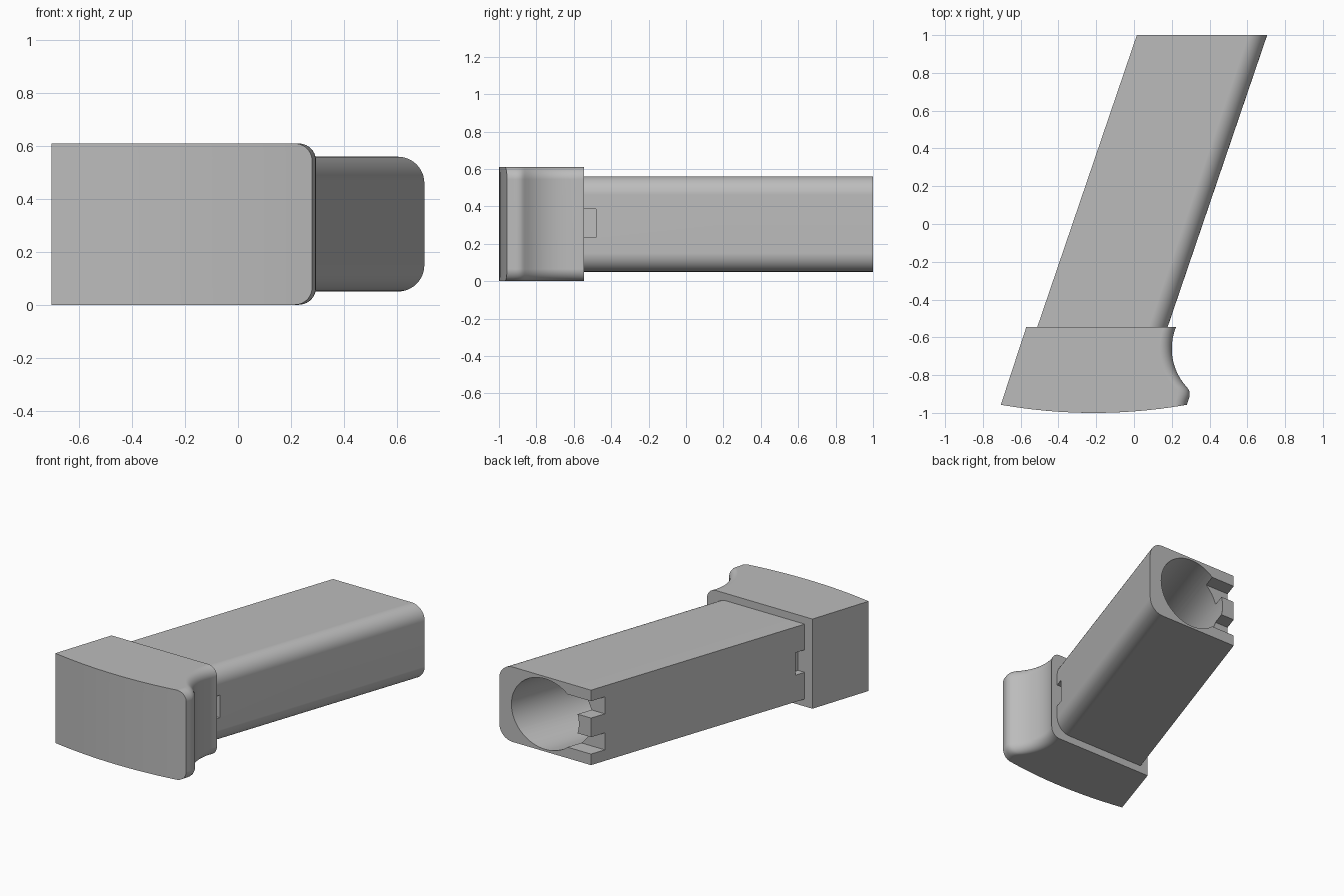
import bpy, bmesh, math

if "Cube" in bpy.data.objects:
    bpy.data.objects.remove(bpy.data.objects["Cube"])

SLANT = 0.341      # x shift of the grip per unit of y
WIDTH = 0.69       # grip width in x
MID = 0.305        # mid height

grey = bpy.data.materials.new("plain grey")
grey.diffuse_color = (0.5, 0.5, 0.5, 1)
grey.use_nodes = True
grey.node_tree.nodes["Principled BSDF"].inputs["Base Color"].default_value = grey.diffuse_color


def slant(x, y, z):
    return (x + 0.015 + SLANT * (y - 1), y, z)


def straight(x, y, z):
    return (x, y, z)


def loft(name, rings):
    """Closed solid through rings that share the same point count."""
    bm = bmesh.new()
    rows = [[bm.verts.new(p) for p in ring] for ring in rings]
    n = len(rows[0])
    for a, b in zip(rows, rows[1:]):
        for i in range(n):
            j = (i + 1) % n
            bm.faces.new((a[i], a[j], b[j], b[i]))
    bm.faces.new(rows[0][::-1])
    bm.faces.new(rows[-1])
    bmesh.ops.recalc_face_normals(bm, faces=bm.faces)
    mesh = bpy.data.meshes.new(name)
    bm.to_mesh(mesh)
    bm.free()
    mesh.materials.append(grey)
    ob = bpy.data.objects.new(name, mesh)
    bpy.context.collection.objects.link(ob)
    return ob


def rounded_slab(name, outline, z0, z1, r, place, steps=10):
    """Stack an outline in z, drawing its right side in to round the edges."""
    low = []
    for i in range(steps + 1):
        a = math.pi / 2 * i / steps
        low.append((r * (1 - math.cos(a)), r * (1 - math.sin(a))))
    layers = [(z0 + h, d) for h, d in low] + [(z1 - h, d) for h, d in reversed(low)]
    return loft(name, [[place(x, y, z) for x, y in outline(d)] for z, d in layers])


def cut(target, cutter):
    m = target.modifiers.new("cut", 'BOOLEAN')
    m.operation = 'DIFFERENCE'
    m.solver = 'EXACT'
    m.object = cutter
    bpy.context.view_layer.objects.active = target
    bpy.ops.object.modifier_apply(modifier=m.name)
    bpy.data.objects.remove(cutter)


def box_cutter(x0, x1, y0, y1, z0, z1):
    return loft("cutter", [[slant(x, y, z) for x, y in
                            ((x0, y0), (x1, y0), (x1, y1), (x0, y1))] for z in (z0, z1)])


# Slanted grip body, rounded on its right side only
def body_outline(d):
    return [(0, -0.6), (WIDTH - d, -0.6), (WIDTH - d, 1), (0, 1)]


body = rounded_slab("grip_body", body_outline, 0.05, 0.56, 0.1, slant)

# Round bore along the slanted axis
bore = []
for y in (-0.5, 1.05):
    bore.append([slant(WIDTH / 2 + 0.254 * math.cos(t), y, MID + 0.24 * math.sin(t))
                 for t in (2 * math.pi * k / 64 for k in range(64))])
cut(body, loft("cutter", bore))

# Two slots through the left wall at the open end
for z in (0.125, 0.37):
    cut(body, box_cutter(-0.05, 0.19, 0.9, 1.05, z, z + 0.115))

# Latch notches on both sides next to the base
for x in (-0.05, WIDTH - 0.05):
    cut(body, box_cutter(x, x + 0.1, -0.58, -0.48, 0.232, 0.385))


# Base: bowed front, finger scoop and lip on the right
def base_outline(d):
    pts = [(-0.57, -0.545), (-0.705, -0.957)]
    end = 0.28 - d
    for i in range(1, 21):
        x = -0.705 + (end + 0.705) * i / 20
        pts.append((x, -1 + 0.043 * ((x + 0.2125) / 0.4925) ** 2))
    pts += [(x - d, y) for x, y in ((0.287, -0.935), (0.293, -0.918), (0.295, -0.902),
                                    (0.293, -0.886), (0.287, -0.873))]
    for i in range(17):
        y = -0.862 + 0.317 * i / 16
        pts.append((0.5 - math.sqrt(0.09 - (y + 0.66) ** 2) - d, y))
    return pts


base = rounded_slab("grip_base", base_outline, 0, 0.61, 0.065, straight)

# Smooth rounded areas, keep hard edges
for ob in (body, base):
    bpy.ops.object.select_all(action='DESELECT')
    ob.select_set(True)
    bpy.context.view_layer.objects.active = ob
    bpy.ops.object.shade_smooth_by_angle(angle=math.radians(30))
    wn = ob.modifiers.new("even shading", 'WEIGHTED_NORMAL')
    wn.keep_sharp = True
